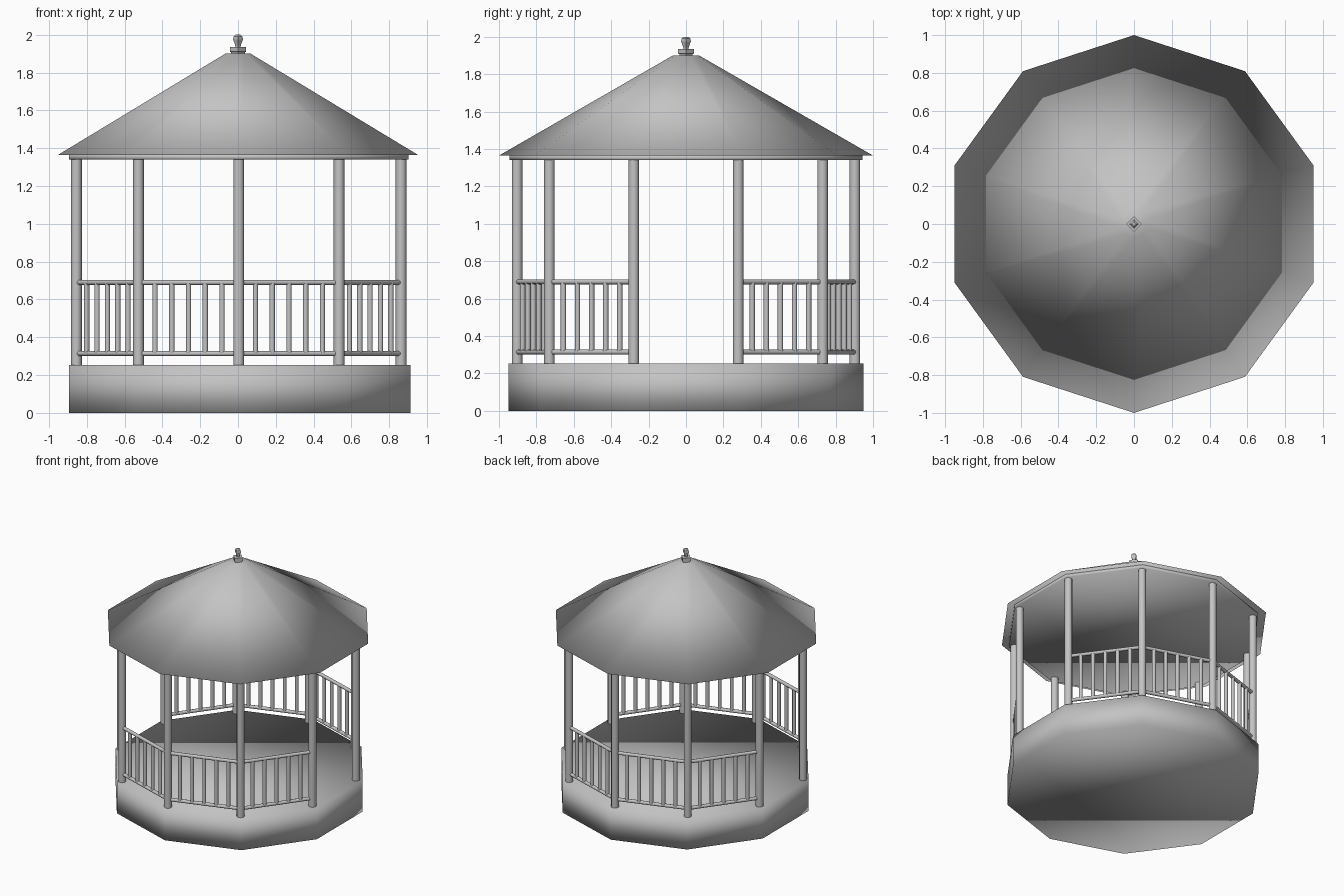
import bpy
import math
from mathutils import Vector

SIDES = 10
POST_RING = 0.903
CENTRE = Vector((0.004, 0, 0))

cube = bpy.data.objects.get("Cube")
if cube:
    bpy.data.objects.remove(cube, do_unlink=True)

stone = bpy.data.materials.new("pale_grey")
stone.use_nodes = True
colour = (0.55, 0.55, 0.55, 1)
stone.diffuse_color = colour
stone.node_tree.nodes["Principled BSDF"].inputs["Base Color"].default_value = colour


def lathe(name, profile, sides, x=0.0, y=0.0, smooth=True):
    """Turn a (radius, height) profile into a closed solid with a corner on +y."""
    verts, faces = [], []
    for r, z in profile:
        for k in range(sides):
            a = math.pi / 2 + math.tau * k / sides
            verts.append((r * math.cos(a), r * math.sin(a), z))
    for i in range(len(profile) - 1):
        for k in range(sides):
            n = (k + 1) % sides
            faces.append((i * sides + k, i * sides + n,
                          (i + 1) * sides + n, (i + 1) * sides + k))
    faces.append(tuple(reversed(range(sides))))
    faces.append(tuple(range(len(verts) - sides, len(verts))))
    mesh = bpy.data.meshes.new(name)
    mesh.from_pydata(verts, [], faces)
    mesh.polygons.foreach_set("use_smooth", [smooth] * len(faces))
    mesh.materials.append(stone)
    obj = bpy.data.objects.new(name, mesh)
    obj.location = (x, y, 0)
    bpy.context.collection.objects.link(obj)
    return obj


def rod(name, start, end, radius, sides=12):
    """Round bar between two points, with crisp ends."""
    axis = end - start
    bpy.ops.mesh.primitive_cylinder_add(vertices=sides, radius=radius,
                                        depth=axis.length,
                                        location=(start + end) / 2)
    obj = bpy.context.object
    obj.name = name
    obj.rotation_euler = axis.to_track_quat("Z", "Y").to_euler()
    obj.data.materials.append(stone)
    bpy.ops.object.shade_smooth_by_angle(angle=math.radians(40))
    return obj


def corner(k, z):
    a = math.pi / 2 + math.tau * k / SIDES
    return CENTRE + Vector((POST_RING * math.cos(a), POST_RING * math.sin(a), z))


# Floor platform, ceiling slab and roof
lathe("platform", [(0.95, 0), (0.95, 0.252)], SIDES, x=0.01)
lathe("ceiling_slab", [(0.943, 1.34), (0.943, 1.366)], SIDES, x=0.004)
lathe("roof", [(1.0, 1.365), (0.07, 1.9)], SIDES)

# Finial: square block and bulb
lathe("finial_block", [(0.036, 1.895), (0.036, 1.908), (0.042, 1.91),
                       (0.042, 1.935)], 4, smooth=False)
lathe("finial_bulb", [(0.013, 1.93), (0.015, 1.945), (0.026, 1.975),
                      (0.024, 1.99), (0.012, 2.0)], 4, smooth=False)

# Posts on every corner; railings on every bay except the two side entrances
for k in range(SIDES):
    rod(f"post_{k}", corner(k, 0.25), corner(k, 1.345), 0.0285)
    if k % 5 == 2:
        continue
    for label, z in (("lower", 0.314), ("upper", 0.69)):
        rod(f"{label}_rail_{k}", corner(k, z), corner(k + 1, z), 0.0135)
    for b in range(1, 6):
        low = corner(k, 0.314).lerp(corner(k + 1, 0.314), b / 6)
        rod(f"baluster_{k}_{b}", low, low + Vector((0, 0, 0.376)), 0.0145, 10)
